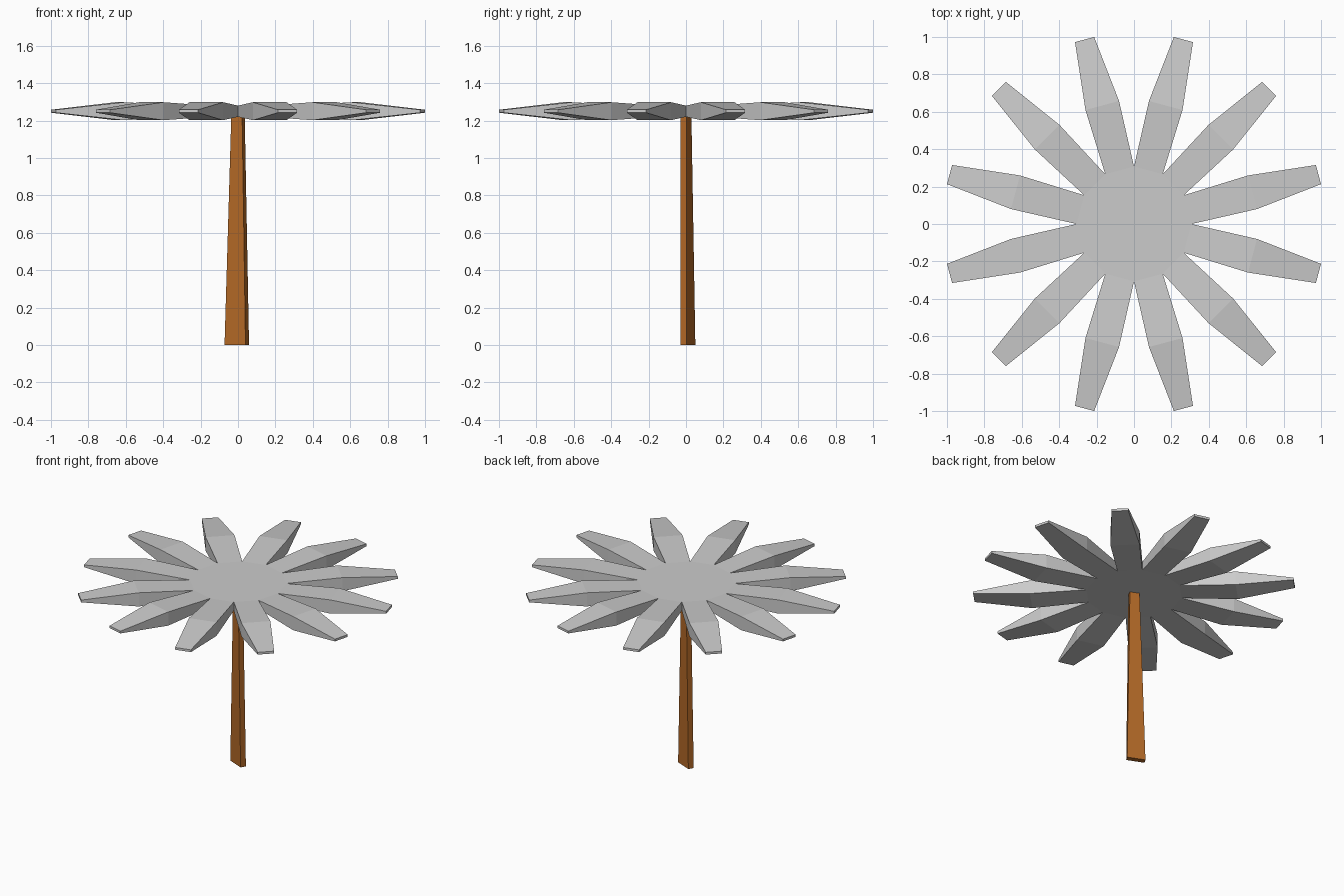
import bpy, bmesh
from mathutils import Vector, Matrix

if "Cube" in bpy.data.objects:
    bpy.data.objects.remove(bpy.data.objects["Cube"])

CROWN_Z = 1.25


def finish(bm, name):
    bmesh.ops.recalc_face_normals(bm, faces=bm.faces)
    mesh = bpy.data.meshes.new(name)
    bm.to_mesh(mesh)
    bm.free()
    obj = bpy.data.objects.new(name, mesh)
    bpy.context.collection.objects.link(obj)
    return obj


# Crown: 12-sided disc whose side faces are extruded into leaves
bm = bmesh.new()
bmesh.ops.create_cone(bm, cap_ends=True, segments=12, radius1=0.307,
                      radius2=0.307, depth=0.06)
sides = [f for f in bm.faces if len(f.verts) == 4]
# (distance from centre, half width, half height) of leaf middle and tip
for dist, half_w, half_h in ((0.656, 0.093, 0.048), (1.021, 0.053, 0.008)):
    sides = bmesh.ops.extrude_discrete_faces(bm, faces=sides)["faces"]
    for f in sides:
        mid = f.calc_center_median()
        out = Vector((mid.x, mid.y, 0)).normalized()
        across = Vector((-out.y, out.x, 0))
        for v in f.verts:
            s = 1 if v.co.dot(across) > 0 else -1
            h = half_h if v.co.z > 0 else -half_h
            v.co = out * dist + across * s * half_w + Vector((0, 0, h))
bmesh.ops.transform(bm, matrix=Matrix.Translation((0, 0, CROWN_Z)), verts=bm.verts)
finish(bm, "leaf_crown")

# Trunk: tapered slab turned about z, base slightly off centre
base = [(-0.072, 0.018), (0.040, -0.029), (0.059, 0.003), (-0.053, 0.050)]
top = [(-0.036, -0.003), (0.022, -0.029), (0.036, 0.003), (-0.022, 0.029)]
bm = bmesh.new()
low = [bm.verts.new((x, y, 0)) for x, y in base]
high = [bm.verts.new((x, y, 1.222)) for x, y in top]
bm.faces.new(low)
bm.faces.new(high)
for i in range(4):
    j = (i + 1) % 4
    bm.faces.new((low[i], low[j], high[j], high[i]))
trunk = finish(bm, "trunk")
brown = bpy.data.materials.new("brown_bark")
brown.diffuse_color = (0.45, 0.14, 0.02, 1)
brown.use_nodes = True
brown.node_tree.nodes["Principled BSDF"].inputs["Base Color"].default_value = brown.diffuse_color
trunk.data.materials.append(brown)
